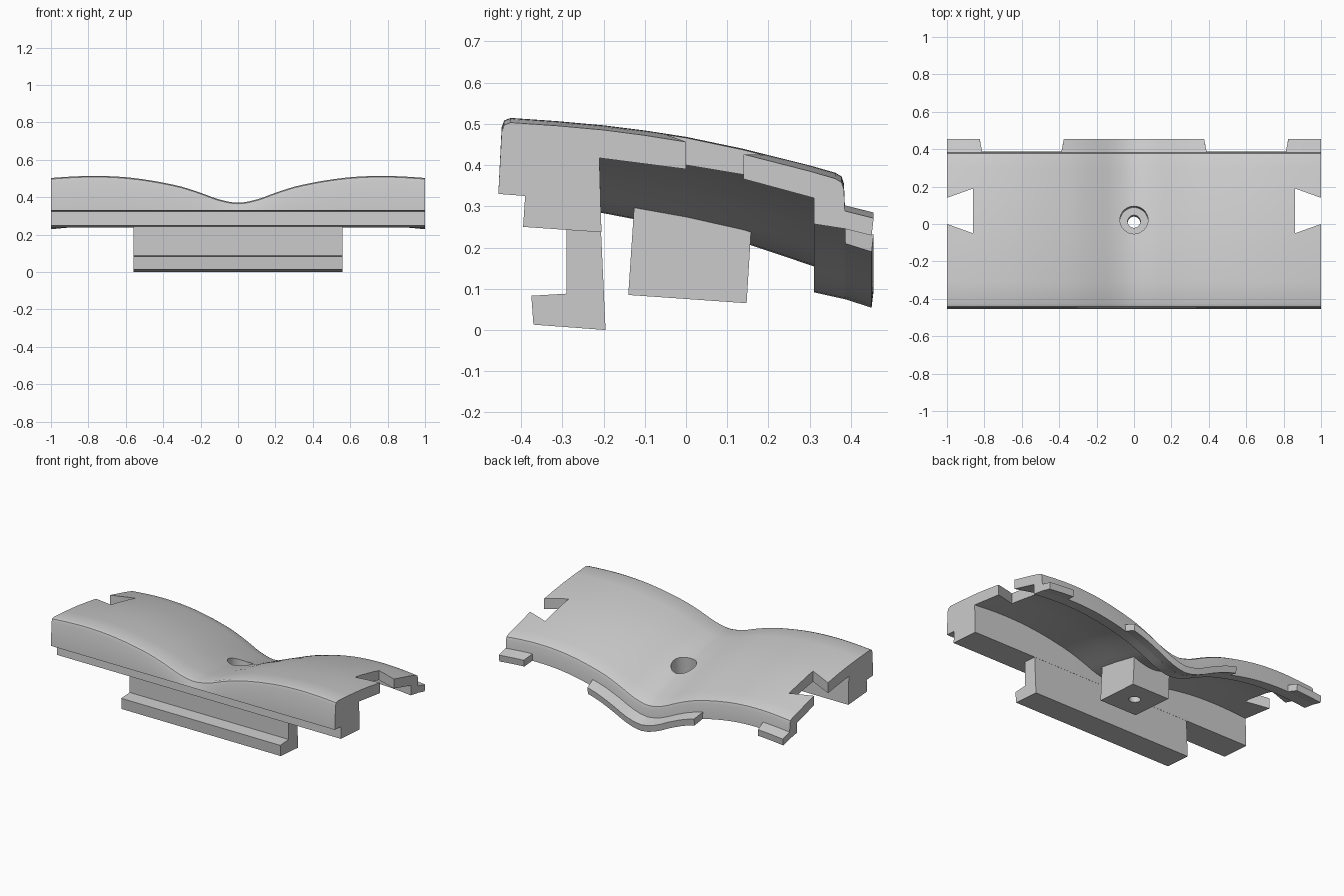
import bpy, bmesh
from mathutils import Matrix

cube = bpy.data.objects.get("Cube")
if cube:
    bpy.data.objects.remove(cube, do_unlink=True)

grey = bpy.data.materials.new("light grey plastic")
grey.use_nodes = True
COLOUR = (0.6, 0.6, 0.6, 1)
grey.diffuse_color = COLOUR
grey.node_tree.nodes["Principled BSDF"].inputs["Base Color"].default_value = COLOUR


def add_object(name, bm):
    bmesh.ops.recalc_face_normals(bm, faces=bm.faces)
    mesh = bpy.data.meshes.new(name)
    bm.to_mesh(mesh)
    bm.free()
    mesh.materials.append(grey)
    obj = bpy.data.objects.new(name, mesh)
    bpy.context.collection.objects.link(obj)
    return obj


def loft(name, rings):
    """Skin a list of closed rings of points and cap both ends."""
    bm = bmesh.new()
    loops = [[bm.verts.new(p) for p in ring] for ring in rings]
    n = len(loops[0])
    for a, b in zip(loops, loops[1:]):
        for i in range(n):
            j = (i + 1) % n
            bm.faces.new((a[i], a[j], b[j], b[i]))
    bm.faces.new(loops[0])
    bm.faces.new(loops[-1])
    return add_object(name, bm)


def combine(target, other, operation):
    """Apply a boolean and remove the second object."""
    mod = target.modifiers.new("combine", 'BOOLEAN')
    mod.object, mod.operation, mod.solver = other, operation, 'EXACT'
    bpy.context.view_layer.objects.active = target
    bpy.ops.object.modifier_apply(modifier=mod.name)
    bpy.data.objects.remove(other, do_unlink=True)


# Height of the crest line across the width, mirrored about the centre dip
STEP = 0.1
CREST = [0.371, 0.388, 0.424, 0.456, 0.478, 0.495, 0.507, 0.513, 0.514, 0.51, 0.503]


def dip(x, y):
    t = min(abs(x) / STEP, len(CREST) - 1.001)
    i = int(t)
    f = t - i
    p0 = CREST[abs(i - 1)]
    p1, p2 = CREST[i], CREST[i + 1]
    p3 = CREST[i + 2] if i + 2 < len(CREST) else 2 * p2 - p1
    z = p1 + 0.5 * f * (p2 - p0 + f * (2 * p0 - 5 * p1 + 4 * p2 - p3
                                       + f * (3 * (p1 - p2) + p3 - p0)))
    return (z - CREST[-1]) * (1 + 0.5 * max(0, y + 0.2))


def span(a, b, count):
    return [a + (b - a) * i / count for i in range(count + 1)]


# Curved shell with its solid front beam: wavy points follow the dip
WAVY = [(-0.447, 0.48), (-0.441, 0.497), (-0.425, 0.503), (-0.31, 0.495), (-0.2, 0.485),
        (-0.1, 0.472), (0, 0.456), (0.14, 0.426), (0.3, 0.385), (0.362, 0.367),
        (0.377, 0.358), (0.383, 0.34), (0.387, 0.245), (0.31, 0.257),
        (0.31, 0.32), (0.14, 0.366), (0, 0.39), (-0.21, 0.417)]
BEAM = [(-0.205, 0.237), (-0.395, 0.25), (-0.39, 0.325), (-0.455, 0.33)]
body = loft("curved_shell", [
    [(x, y, z + dip(x, y)) for y, z in WAVY] + [(x, y, z) for y, z in BEAM]
    for x in span(-1, 1, 60)])

# Hooked clip below the beam
CLIP = [(-0.29, 0.26), (-0.29, 0.088), (-0.375, 0.083), (-0.37, 0.013),
        (-0.195, 0), (-0.207, 0.26)]
clip = loft("front_clip", [[(x, y, z) for y, z in CLIP] for x in (-0.56, 0.56)])
combine(body, clip, 'UNION')

# Screw boss under the middle of the shell
BOSS = [(-0.14, 0.085), (0.147, 0.065), (0.158, 0.245), (0.02, 0.283), (-0.125, 0.31)]
boss = loft("screw_boss", [[(x, y, z) for y, z in BOSS] for x in (-0.13, 0.13)])
combine(body, boss, 'UNION')

# Counterbored screw hole
for radius, low, high in ((0.075, 0.19, 0.6), (0.034, -0.1, 0.3)):
    bm = bmesh.new()
    bmesh.ops.create_cone(bm, cap_ends=True, segments=32, radius1=radius,
                          radius2=radius, depth=high - low)
    place = (Matrix.Rotation(-0.07, 4, 'X')
             @ Matrix.Translation((0, 0, (low + high) / 2)))
    bm.transform(place)
    cutter = add_object("hole_cutter", bm)
    cutter.hide_render = True
    combine(body, cutter, 'DIFFERENCE')

# Dovetail notches in both ends
for side in (-1, 1):
    plan = [(0.86, -0.05), (0.86, 0.19), (1.05, 0.122), (1.05, 0.018)]
    cutter = loft("notch_cutter", [[(side * x, y, z) for x, y in plan] for z in (0.2, 0.7)])
    cutter.hide_render = True
    combine(body, cutter, 'DIFFERENCE')


# Rear lips that follow the wave, with slightly tapered ends
def rear_lip(name, left, right, taper_left, taper_right):
    profile = [(0.375, 0.291), (0.455, 0.271), (0.45, 0.229), (0.375, 0.248)]
    rings = []
    for t in span(0, 1, 16):
        ring = []
        for y, z in profile:
            out = max(0, y - 0.385) / 0.07
            a, b = left + taper_left * out, right - taper_right * out
            x = a + (b - a) * t
            ring.append((x, y, z + dip(x, y)))
        rings.append(ring)
    return loft(name, rings)


parts = [body,
         rear_lip("right_rear_lip", -1, -0.81, 0, 0.015),
         rear_lip("centre_rear_lip", -0.39, 0.39, 0.015, 0.015),
         rear_lip("left_rear_lip", 0.81, 1, 0.015, 0)]

# Smooth curves, sharp edges
bpy.ops.object.select_all(action='DESELECT')
for part in parts:
    part.select_set(True)
bpy.context.view_layer.objects.active = body
bpy.ops.object.shade_smooth_by_angle(angle=0.5)
